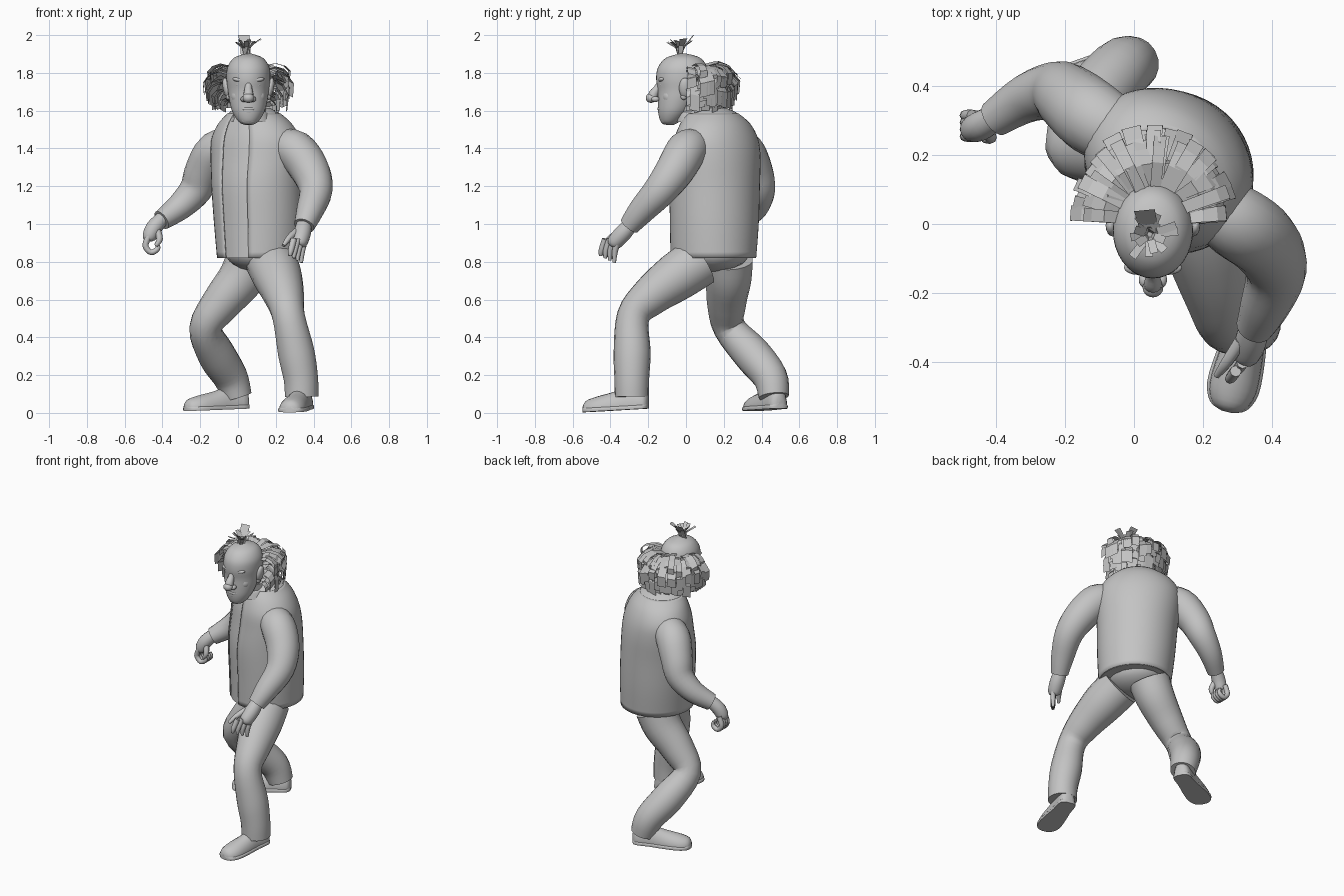
import bpy, math, random
from mathutils import Vector as V, Matrix

random.seed(4)
if "Cube" in bpy.data.objects:
    bpy.data.objects.remove(bpy.data.objects["Cube"])

grey = bpy.data.materials.new("plain_grey")
grey.use_nodes = True
grey.diffuse_color = (0.55, 0.55, 0.55, 1)
grey.node_tree.nodes["Principled BSDF"].inputs["Base Color"].default_value = (0.55, 0.55, 0.55, 1)


def make(name, verts, faces, smooth=True):
    mesh = bpy.data.meshes.new(name)
    mesh.from_pydata([tuple(v) for v in verts], [], faces)
    mesh.materials.append(grey)
    ob = bpy.data.objects.new(name, mesh)
    bpy.context.collection.objects.link(ob)
    if smooth:
        bpy.ops.object.select_all(action='DESELECT')
        ob.select_set(True)
        bpy.context.view_layer.objects.active = ob
        bpy.ops.object.shade_smooth_by_angle(angle=math.radians(50))
    return ob


def spline(keys, steps=4):
    """Catmull-Rom through rows of numbers."""
    out = []
    for i in range(len(keys) - 1):
        a, b = keys[max(i - 1, 0)], keys[i]
        c, d = keys[i + 1], keys[min(i + 2, len(keys) - 1)]
        for s in range(steps):
            t = s / steps
            out.append([0.5 * (2 * q + (r - p) * t + (2 * p - 5 * q + 4 * r - w) * t * t
                        + (3 * q - p - 3 * r + w) * t ** 3) for p, q, r, w in zip(a, b, c, d)])
    return out + [list(keys[-1])]


def loft(name, rings, closed=True):
    n = len(rings[0])
    verts = [p for r in rings for p in r]
    faces = [(k * n + i, k * n + (i + 1) % n, (k + 1) * n + (i + 1) % n, (k + 1) * n + i)
             for k in range(len(rings) - 1) for i in range(n if closed else n - 1)]
    if closed:
        faces += [tuple(reversed(range(n))), tuple(range(len(verts) - n, len(verts)))]
    return make(name, verts, faces)


def tube(name, keys, seg=18):
    """Round limb through rows of x, y, z, radius."""
    rows = spline(keys)
    pts = [V(r[:3]) for r in rows]
    rings, side = [], V((1, 0, 0))
    for i, p in enumerate(pts):
        d = (pts[min(i + 1, len(pts) - 1)] - pts[max(i - 1, 0)]).normalized()
        side = (side - d * side.dot(d)).normalized()
        up = d.cross(side)
        rings.append([p + (side * math.cos(a) + up * math.sin(a)) * rows[i][3]
                      for a in (math.tau * k / seg for k in range(seg))])
    return loft(name, rings)


def oval_rings(keys, turn=0, start=0, sweep=360, seg=36, grow=1.0):
    """Level ovals from rows of z, centre x, centre y, half width, half depth."""
    u = V((math.cos(turn), math.sin(turn), 0))
    w = V((-u.y, u.x, 0))
    count = seg if sweep == 360 else seg + 1
    return [[V((cx, cy, z)) + u * a * grow * math.cos(t) + w * b * grow * math.sin(t)
             for t in (math.radians(start + sweep * k / seg) for k in range(count))]
            for z, cx, cy, a, b in spline(keys)]


def ball(name, centre, size, turn=0):
    return loft(name, [[Matrix.Rotation(turn, 3, 'Y') @ V((size[0] * math.sin(f) * math.cos(a),
                size[1] * math.sin(f) * math.sin(a), -size[2] * math.cos(f))) + V(centre)
                for a in (math.tau * k / 16 for k in range(16))]
                for f in (0.02 + 3.1 * j / 10 for j in range(11))])


# Torso and open jacket, turned toward the right
body = [(.82, .115, .145, .225, .228), (1.0, .11, .15, .24, .232), (1.2, .102, .152, .25, .232),
        (1.35, .1, .16, .26, .218), (1.45, .095, .16, .255, .2), (1.53, .09, .155, .21, .17),
        (1.585, .085, .14, .145, .135), (1.615, .075, .12, .09, .1)]
TURN = math.radians(-38)
loft("shirt", oval_rings(body, TURN, grow=.97))
jacket = loft("jacket", oval_rings(body[:-1], TURN, -67, 322, 44), closed=False)
thick = jacket.modifiers.new("cloth", 'SOLIDIFY')
thick.thickness = 0.006
# Collar
loft("collar", oval_rings([(1.54, .075, .06, .11, .11), (1.59, .07, .05, .088, .09),
                           (1.585, .07, .05, .075, .08)], TURN, -65, 310, 30), closed=False)

# Trousers
ball("hips", (.11, .145, .85), (.175, .19, .105))
tube("left_trouser_leg", [(.175, .07, .8, .135), (.21, -.05, .72, .13), (.245, -.19, .615, .106),
     (.268, -.28, .51, .087), (.308, -.285, .32, .098), (.333, -.287, .18, .092), (.337, -.287, .085, .09)])
tube("right_trouser_leg", [(.065, .225, .81, .13), (.015, .225, .71, .122), (-.09, .215, .58, .104),
     (-.172, .23, .45, .086), (-.115, .35, .31, .1), (-.04, .445, .19, .092), (-.005, .465, .085, .08)])


# Shoes: upper and sole along the foot
def shoe(side, heel, toe):
    heel, toe = V(heel), V(toe)
    d = (toe - heel).normalized()
    w = d.cross(V((0, 0, 1))).normalized()
    shape = spline([(0, .02, .06), (.06, .05, .1), (.3, .055, .11), (.55, .066, .085),
                    (.8, .07, .066), (.95, .05, .048), (1, .015, .02)], 3)
    for part, wide, tall in (("shoe", 1, 1), ("sole", 1.1, 0)):
        rings = []
        for t, half, high in shape:
            c = heel.lerp(toe, t)
            h = high if tall else .02
            rings.append([c + w * half * wide * math.cos(a) + V((0, 0, max(math.sin(a), 0) * h
                          - (.012 if math.sin(a) < -.01 else 0)))
                          for a in (math.tau * k / 20 for k in range(20))])
        loft(side + "_" + part, rings)


shoe("left", (.355, -.2, .035), (.27, -.545, .015))
shoe("right", (.05, .5, .035), (-.28, .34, .022))

# Sleeves
tube("left_sleeve", [(.21, .06, 1.41, .09), (.3, .005, 1.39, .108), (.378, -.055, 1.29, .104),
     (.412, -.135, 1.18, .089), (.38, -.235, 1.07, .072), (.35, -.3, .99, .055)])
tube("right_sleeve", [(-.01, .24, 1.42, .09), (-.115, .305, 1.385, .108), (-.182, .36, 1.28, .1),
     (-.225, .385, 1.18, .087), (-.31, .365, 1.09, .071), (-.405, .305, 1.02, .054)])

# Left hand, open and hanging
tube("left_palm", [(.35, -.29, 1.0, .04), (.34, -.335, .95, .046), (.325, -.38, .9, .04), (.32, -.39, .885, .02)])
for i in range(4):
    x, y = .355 - .02 * i, -.355 - .024 * i
    tube("left_finger", [(x, y, .92, .017), (x - .015, y - .02, .86, .016),
                         (x - .02, y - .025, .795 + .012 * i, .009)], 8)
tube("left_thumb", [(.31, -.34, .96, .02), (.27, -.4, .925, .017), (.24, -.44, .885, .01)], 8)

# Right hand, curled
tube("right_palm", [(-.4, .31, 1.03, .038), (-.445, .285, .98, .043), (-.47, .275, .93, .037), (-.475, .275, .91, .02)])
for i in range(4):
    y = .315 - .02 * i
    tube("right_finger", [(-.47, y, .94, .017), (-.49, y, .885, .016), (-.46, y, .85, .015),
                          (-.425, y, .87, .014), (-.43, y, .9, .009)], 8)
tube("right_thumb", [(-.43, .27, .97, .02), (-.415, .25, .92, .017), (-.435, .245, .885, .01)], 8)

# Head and neck
HX = .055
tube("neck", [(.08, .11, 1.52, .1), (.07, .05, 1.59, .08), (.06, .01, 1.67, .075)])
loft("head", oval_rings([(1.525, HX, -.085, .02, .02), (1.54, HX, -.085, .05, .048),
     (1.59, HX, -.065, .083, .082), (1.65, HX, -.045, .1, .104), (1.71, HX, -.025, .109, .125),
     (1.77, HX, -.02, .116, .138), (1.83, HX, -.018, .111, .13), (1.88, HX, -.015, .076, .09),
     (1.903, HX, -.015, .012, .014)]))
tube("nose", [(HX, -.13, 1.76, .016), (HX, -.15, 1.72, .02), (HX, -.175, 1.68, .027),
              (HX, -.165, 1.65, .02)], 12)
ball("nose_tip", (HX, -.185, 1.667), (.03, .028, .026))
ball("upper_lip", (HX, -.13, 1.61), (.042, .022, .013))
ball("lower_lip", (HX, -.126, 1.592), (.036, .022, .013))
ball("chin", (HX, -.11, 1.553), (.045, .026, .027))
for name, s in (("left", 1), ("right", -1)):
    ball(name + "_nostril", (HX + s * .025, -.162, 1.661), (.016, .022, .015))
    ball(name + "_eye", (HX + s * .042, -.128, 1.735), (.022, .012, .011))
    ball(name + "_brow", (HX + s * .04, -.126, 1.762), (.045, .022, .014), s * -.15)
    ball(name + "_cheek", (HX + s * .045, -.088, 1.675), (.046, .04, .045))
    ball(name + "_ear", (HX + s * .115, -.005, 1.72), (.02, .032, .055), s * .2)
    ball(name + "_ear_lobe", (HX + s * .107, -.012, 1.675), (.013, .017, .018))


# Hair made of flat bent strips
def strips(name, paths):
    verts, faces = [], []
    for pts, across, width in paths:
        base = len(verts)
        for i, p in enumerate(pts):
            half = across * width * (.5 + .15 * i / len(pts))
            verts += [p - half, p + half]
        faces += [(base + 2 * i, base + 2 * i + 1, base + 2 * i + 3, base + 2 * i + 2)
                  for i in range(len(pts) - 1)]
    return make(name, verts, faces, False)


paths = []
for root_z, reach, drop, count in ((1.825, .12, .08, 22), (1.79, .13, .11, 24),
                                   (1.74, .115, .11, 24), (1.69, .085, .08, 22), (1.65, .055, .05, 18)):
    for i in range(count):
        a = math.radians(8 + 164 * i / (count - 1) + random.uniform(-5, 5))
        out = V((math.cos(a), math.sin(a), 0))
        root = V((HX + .1 * out.x, .01 + .115 * out.y, root_z + random.uniform(-.015, .015)))
        r = reach * random.uniform(.85, 1.12) * (1 + .2 * out.y)
        d = drop * random.uniform(.7, 1.2)
        pts = [root + out * r * f + V((0, 0, h * d))
               for f, h in ((-.15, 0), (.4, .25), (.75, .05), (.97, -.35), (.93, -1))]
        across = V((-out.y, out.x, random.uniform(-.3, .3))).normalized()
        paths.append((pts, across, random.uniform(.03, .05)))
strips("side_hair", paths)

# Upright tuft on the crown
paths = []
for i in range(15):
    a = math.tau * i / 15 + random.uniform(-.15, .15)
    out = V((math.cos(a), math.sin(a), 0))
    lean, high = random.uniform(.04, .085), random.uniform(.065, .095)
    root = V((.045, -.03, 1.89))
    pts = [root + out * lean * f + V((0, 0, high * g)) for f, g in ((.1, 0), (.3, .6), (1, 1))]
    paths.append((pts, V((-out.y, out.x, 0)), .02))
paths.append(([V((.04, -.03, 1.89)), V((.04, .0, 1.95)), V((.03, .04, 2.0))], V((1, .1, 0)), .05))
strips("crown_tuft", paths)
